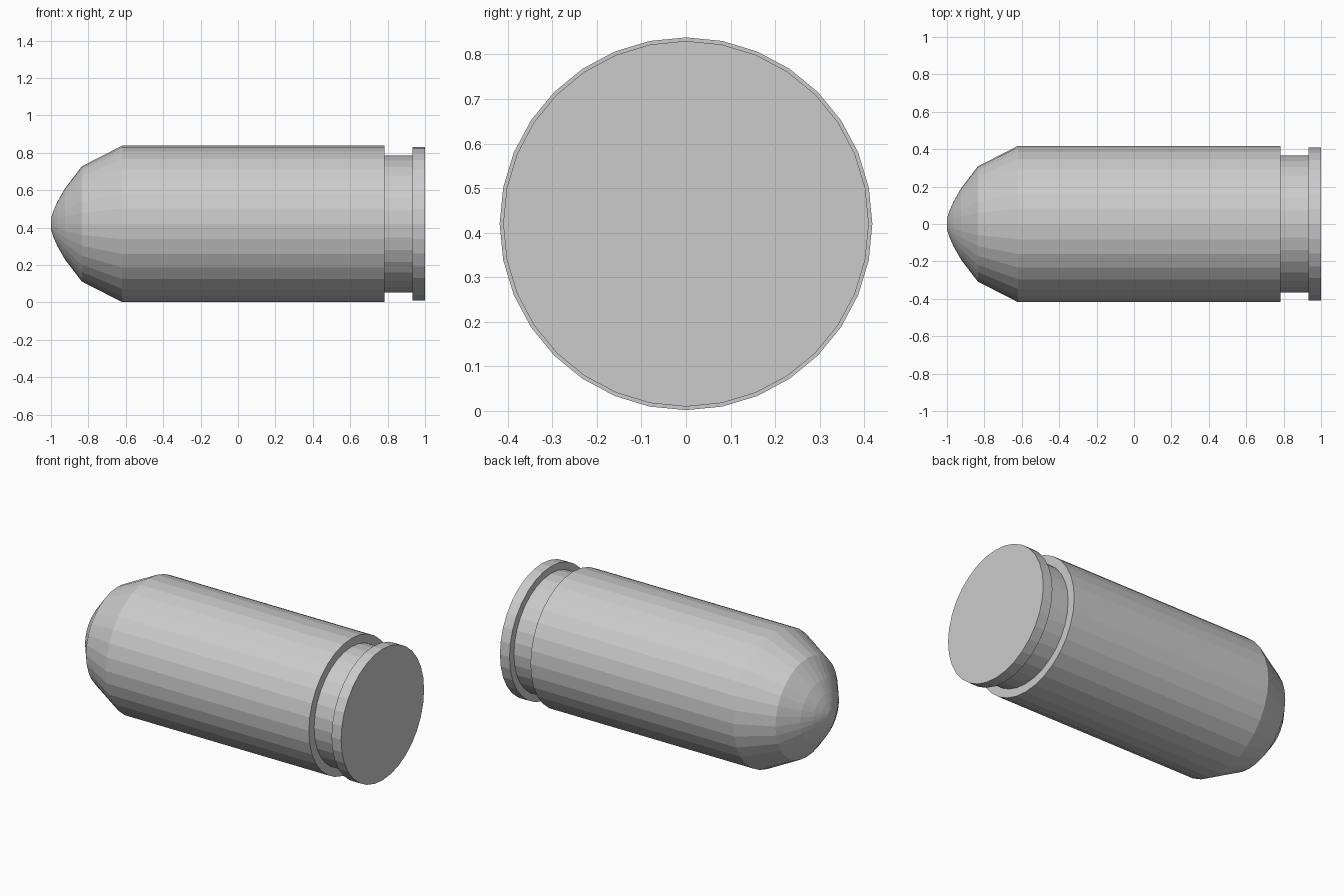
import bpy, bmesh, math

if "Cube" in bpy.data.objects:
    bpy.data.objects.remove(bpy.data.objects["Cube"])

SIDES = 32
AXIS_Z = 0.42


def lathe(name, profile):
    """Spin (x, radius) points about the long axis and cap both ends."""
    bm = bmesh.new()
    rings = []
    for x, r in profile:
        rings.append([bm.verts.new((x,
                                    r * math.cos(2 * math.pi * i / SIDES),
                                    r * math.sin(2 * math.pi * i / SIDES)))
                      for i in range(SIDES)])
    for a, b in zip(rings, rings[1:]):
        for i in range(SIDES):
            j = (i + 1) % SIDES
            bm.faces.new((a[i], a[j], b[j], b[i]))
    bm.faces.new(rings[0])
    bm.faces.new(rings[-1])
    bmesh.ops.recalc_face_normals(bm, faces=bm.faces)
    mesh = bpy.data.meshes.new(name)
    bm.to_mesh(mesh)
    bm.free()
    obj = bpy.data.objects.new(name, mesh)
    obj.location.z = AXIS_Z
    bpy.context.collection.objects.link(obj)
    return obj


# Rounded nose, straight body, extraction groove and rim in one shell
lathe("cartridge", [
    (-1.0, 0.03), (-0.985, 0.075), (-0.965, 0.12), (-0.925, 0.19),
    (-0.835, 0.308), (-0.62, 0.418),            # nose
    (0.783, 0.418),                             # body
    (0.783, 0.366), (0.934, 0.366),             # groove
    (0.934, 0.41), (1.0, 0.41),                 # rim
])
